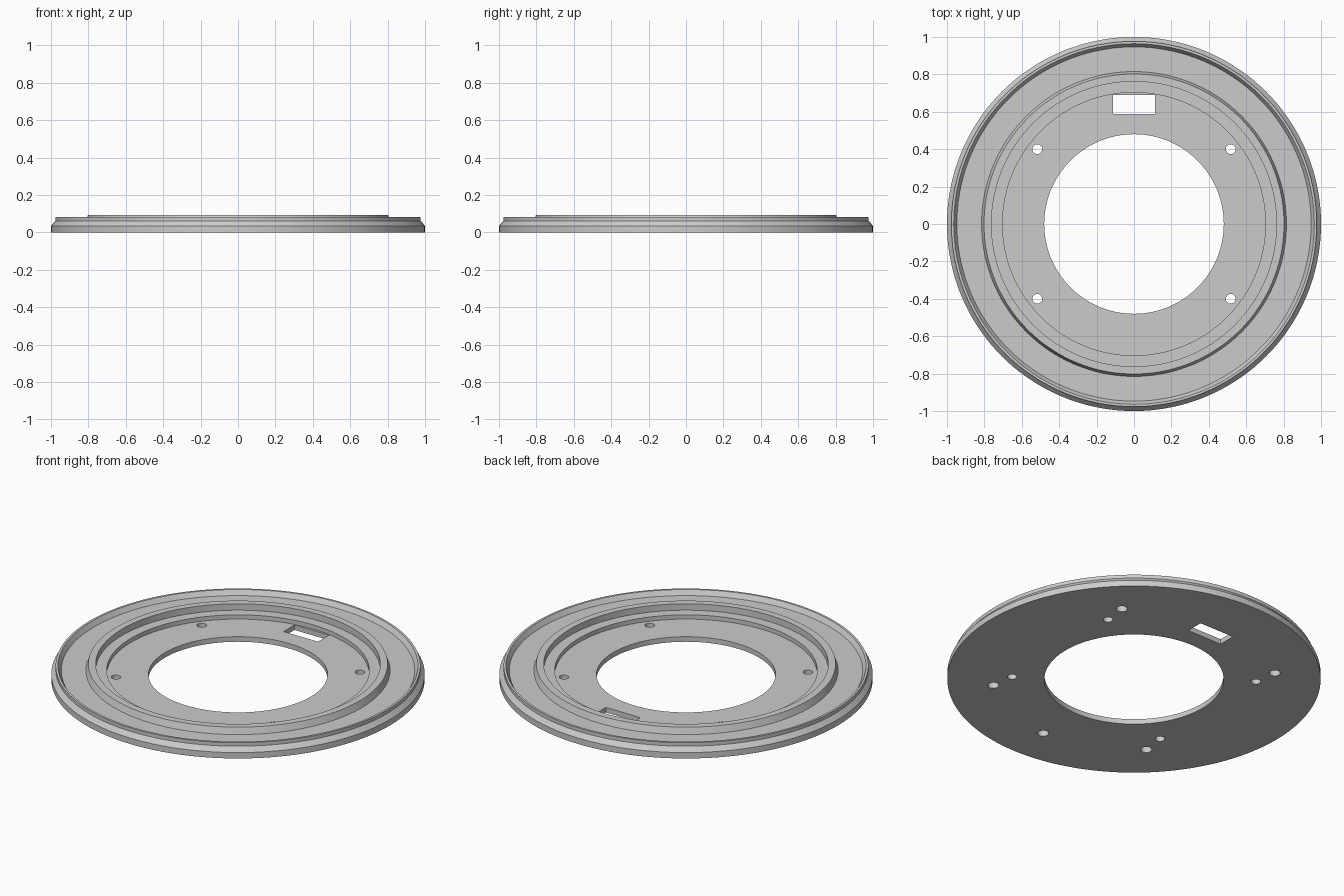
import bpy
import bmesh
from math import cos, sin, tau, radians

old = bpy.data.objects.get("Cube")
if old:
    bpy.data.objects.remove(old, do_unlink=True)

SEGMENTS = 144

grey = bpy.data.materials.new("light grey")
grey.use_nodes = True
colour = (0.6, 0.6, 0.6, 1)
grey.diffuse_color = colour
grey.node_tree.nodes["Principled BSDF"].inputs["Base Color"].default_value = colour


def add_object(name, bm):
    bmesh.ops.recalc_face_normals(bm, faces=bm.faces)
    mesh = bpy.data.meshes.new(name)
    bm.to_mesh(mesh)
    bm.free()
    mesh.materials.append(grey)
    obj = bpy.data.objects.new(name, mesh)
    bpy.context.scene.collection.objects.link(obj)
    return obj


def lathe(name, profile):
    """Turn a closed (radius, height) profile around the z axis."""
    bm = bmesh.new()
    rings = []
    for i in range(SEGMENTS):
        a = tau * i / SEGMENTS
        rings.append([bm.verts.new((r * cos(a), r * sin(a), z)) for r, z in profile])
    n = len(profile)
    for i, ring in enumerate(rings):
        after = rings[(i + 1) % SEGMENTS]
        for j in range(n):
            k = (j + 1) % n
            bm.faces.new((ring[j], after[j], after[k], ring[k]))
    return add_object(name, bm)


# Stepped ring: outer rim, shallow channel, raised ring, ledge, inner floor
FLOOR, LEDGE, RIM, CREST = 0.03, 0.055, 0.083, 0.093
ring = lathe("base_ring", [
    (0.48, 0), (1, 0), (1, 0.035), (0.977, 0.062),
    (0.977, RIM), (0.964, RIM), (0.947, LEDGE),
    (0.815, LEDGE), (0.802, CREST), (0.762, CREST),
    (0.762, LEDGE), (0.703, LEDGE), (0.703, FLOOR), (0.48, FLOOR),
])

# Cutters: through screw holes, blind holes underneath, cable slot
cutter = bmesh.new()


def add_hole(x, y, radius, top):
    made = bmesh.ops.create_cone(cutter, cap_ends=True, segments=32,
                                 radius1=radius, radius2=radius, depth=top + 0.1)
    bmesh.ops.translate(cutter, verts=made["verts"], vec=(x, y, (top - 0.1) / 2))


for sx in (-1, 1):
    for sy in (-1, 1):
        add_hole(sx * 0.517, sy * 0.4, 0.026, 0.2)
        add_hole(sx * 0.535, sy * 0.535, 0.03, 0.04)
add_hole(0, -0.757, 0.03, 0.04)

slot = bmesh.ops.create_cube(cutter, size=1)["verts"]
bmesh.ops.scale(cutter, verts=slot, vec=(0.226, 0.102, 0.4))
bmesh.ops.translate(cutter, verts=slot, vec=(0, 0.638, 0))

holes = add_object("hole_cutter", cutter)
holes.hide_render = True

cut = ring.modifiers.new("holes", 'BOOLEAN')
cut.operation = 'DIFFERENCE'
cut.solver = 'EXACT'
cut.object = holes

# Apply the cut and shade the round walls smoothly
bpy.ops.object.select_all(action='DESELECT')
ring.select_set(True)
bpy.context.view_layer.objects.active = ring
bpy.ops.object.modifier_apply(modifier=cut.name)
bpy.data.objects.remove(holes, do_unlink=True)
bpy.ops.object.shade_smooth_by_angle(angle=radians(25))
